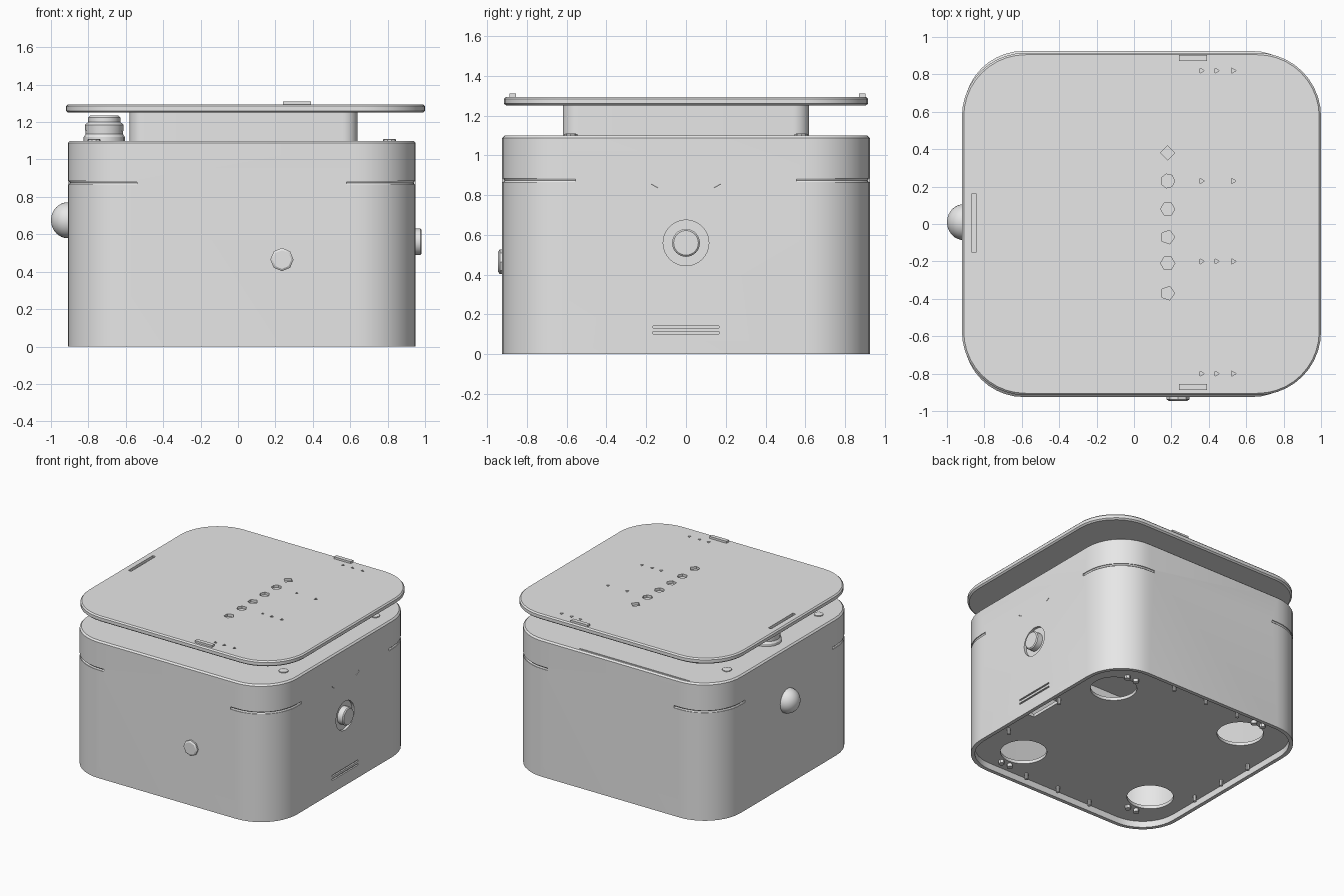
import bpy, bmesh, math
from mathutils import Matrix, Vector

cube = bpy.data.objects.get("Cube")
if cube:
    bpy.data.objects.remove(cube, do_unlink=True)

grey = bpy.data.materials.new("light_grey")
grey.use_nodes = True
grey.diffuse_color = (0.8, 0.8, 0.8, 1)
grey.node_tree.nodes["Principled BSDF"].inputs["Base Color"].default_value = (0.8, 0.8, 0.8, 1)

CX, HX, HY, R, TOP = 0.02, 0.93, 0.925, 0.32, 1.1   # case centre, half sizes, corner radius, height


def finish(name, bm):
    bmesh.ops.recalc_face_normals(bm, faces=bm.faces)
    mesh = bpy.data.meshes.new(name)
    bm.to_mesh(mesh)
    bm.free()
    mesh.materials.append(grey)
    obj = bpy.data.objects.new(name, mesh)
    bpy.context.collection.objects.link(obj)
    return obj


def activate(obj):
    bpy.ops.object.select_all(action='DESELECT')
    obj.select_set(True)
    bpy.context.view_layer.objects.active = obj


def loft(name, rings):
    """Skin a closed stack of equal-length point rings."""
    bm = bmesh.new()
    loops = [[bm.verts.new(p) for p in ring] for ring in rings]
    n = len(loops[0])
    for a, b in zip(loops, loops[1:]):
        for i in range(n):
            j = (i + 1) % n
            bm.faces.new((a[i], a[j], b[j], b[i]))
    bm.faces.new(loops[0][::-1])
    bm.faces.new(loops[-1])
    return finish(name, bm)


def rounded_block(name, cx, hx, hy, r, levels, steps=10):
    """Rounded rectangle lofted through (inset, height) levels."""
    rings = []
    for inset, z in levels:
        ring = []
        for q in range(4):
            sx, sy = (1, -1, -1, 1)[q], (1, 1, -1, -1)[q]
            for k in range(steps + 1):
                a = math.pi / 2 * (q + k / steps)
                ring.append((cx + sx * (hx - r) + (r - inset) * math.cos(a),
                             sy * (hy - r) + (r - inset) * math.sin(a), z))
        rings.append(ring)
    return loft(name, rings)


def turned(name, origin, axis, profile, n=32):
    """Lathe (radius, distance) points along an axis."""
    turn = Vector((0, 0, 1)).rotation_difference(Vector(axis)).to_matrix()
    return loft(name, [[Vector(origin) + turn @ Vector((r * math.cos(t), r * math.sin(t), d))
                        for t in (2 * math.pi * i / n for i in range(n))] for r, d in profile])


def box(name, centre, size):
    bm = bmesh.new()
    bmesh.ops.create_cube(bm, size=1, matrix=Matrix.Translation(centre) @ Matrix.Diagonal((*size, 1)))
    return finish(name, bm)


def tube(name, points, radius):
    curve = bpy.data.curves.new(name, 'CURVE')
    curve.dimensions = '3D'
    curve.bevel_depth = radius
    curve.bevel_resolution = 1
    curve.use_fill_caps = True
    spline = curve.splines.new('POLY')
    spline.points.add(len(points) - 1)
    for p, co in zip(spline.points, points):
        p.co = (*co, 1)
    obj = bpy.data.objects.new(name, curve)
    bpy.context.collection.objects.link(obj)
    activate(obj)
    bpy.ops.object.convert(target='MESH')
    return bpy.context.view_layer.objects.active


def cut(obj, cutters):
    for c in cutters:
        mod = obj.modifiers.new("cut", 'BOOLEAN')
        mod.operation = 'DIFFERENCE'
        mod.solver = 'EXACT'
        mod.object = c
        activate(obj)
        bpy.ops.object.modifier_apply(modifier=mod.name)
        bpy.data.objects.remove(c, do_unlink=True)


# Hollow case with a recessed floor
case = rounded_block("case", CX, HX, HY, R, [(0, 0), (0, TOP - 0.012), (0.012, TOP)])
WALL = 0.03
cutters = [rounded_block("cutter", CX, HX, HY, R, [(WALL, -0.1), (WALL, 0.05)]),
           rounded_block("cutter", CX, HX, HY, R, [(WALL, 0.075), (WALL, 1.07)])]

# Foot openings, repeated by quarter turns
foot_spots = [(CX + x, y) for x, y in ((0.61, 0.52), (0.52, -0.61), (-0.61, -0.52), (-0.52, 0.61))]
cutters += [turned("cutter", (x, y, 0), (0, 0, 1), [(0.17, -0.1), (0.17, 0.1)], 40) for x, y in foot_spots]
cutters.append(box("cutter", (0.84, -0.03, 0.06), (0.06, 0.28, 0.1)))

# Seams wrapped around the four corners
for sx in (-1, 1):
    for sy in (-1, 1):
        arc = [(R * math.cos(a), R * math.sin(a)) for a in (math.pi / 2 * k / 10 for k in range(11))]
        path = [(R, -0.05)] + arc + [(-0.05, R)]
        cutters.append(tube("cutter", [(CX + sx * (HX - R + x), sy * (HY - R + y), 0.875)
                                       for x, y in path], 0.011))

# Socket, slots and tick marks on the +x side
cutters.append(turned("cutter", (CX + HX, 0, 0.56), (1, 0, 0), [(0.115, -0.02), (0.115, 0.1)]))
for z in (0.107, 0.137):
    cutters.append(box("cutter", (CX + HX, 0, z), (0.024, 0.33, 0.012)))
for s in (-1, 1):
    cutters.append(tube("cutter", [(CX + HX, s * 0.14, 0.835), (CX + HX, s * 0.175, 0.855)], 0.005))
# Fine groove along the rear top edge
cutters.append(box("cutter", (-0.17, 0.895, TOP), (0.98, 0.008, 0.016)))
cut(case, cutters)

# Lid with indicator pits, vents and a slot
lid = rounded_block("lid", 0.04, 0.96, 0.915, 0.34,
                    [(0.012, 1.25), (0, 1.26), (0, 1.285), (0.01, 1.295)])
pits = [(0.18, y, 0.038, n) for y, n in ((0.38, 4), (0.23, 7), (0.08, 6), (-0.07, 5), (-0.21, 6), (-0.37, 5))]
for y in (0.82, 0.23, -0.2, -0.8):
    pits += [(x, y, 0.016, 3) for x in (0.36, 0.44, 0.53) if not (y == 0.23 and x == 0.44)]
cutters = [turned("cutter", (x, y, 1.295), (0, 0, 1), [(r, -0.02), (r, 0.05)], n) for x, y, r, n in pits]
cutters.append(box("cutter", (-0.855, 0.005, 1.295), (0.026, 0.31, 0.04)))
cut(lid, cutters)

parts = [case, lid]
for name, y in (("rear_lid_tab", 0.887), ("front_lid_tab", -0.872)):
    parts.append(box(name, (0.315, y, 1.299), (0.15, 0.032, 0.024)))

# Neck under the lid
parts.append(rounded_block("neck", 0.03, 0.61, 0.62, 0.08, [(0, TOP - 0.01), (0, 1.255)]))

# Cap on the case top
parts.append(turned("top_cap", (-0.715, 0, TOP), (0, 0, 1),
                    [(0.11, -0.005), (0.11, 0.02), (0.1, 0.035), (0.104, 0.085), (0.086, 0.1),
                     (0.086, 0.125), (0.075, 0.135)], 16))

# Buttons and dome
parts.append(turned("side_button", (CX + HX, 0, 0.56), (1, 0, 0), [(0.07, -0.025), (0.07, 0.025), (0.062, 0.032)]))
parts.append(turned("front_button", (0.235, -HY, 0.465), (0, -1, 0), [(0.062, -0.01), (0.062, 0.012), (0.05, 0.02)], 8))
dome = [(0.096 * math.cos(a), 0.09 * math.sin(a)) for a in (math.radians(d) for d in range(0, 90, 11))]
parts.append(turned("side_dome", (CX - HX, 0.01, 0.675), (-1, 0, 0), [(0.096, -0.01)] + dome))

# Corner screws on the case top
for sx in (-1, 1):
    for sy in (-1, 1):
        parts.append(turned("corner_screw", (CX + sx * 0.79, sy * 0.58, TOP), (0, 0, 1),
                            [(0.035, -0.005), (0.035, 0.007), (0.025, 0.01)], 10))

# Underside pegs and foot studs
pegs = [(0.84, 0.15), (0.84, -0.42)]
for k in (-0.3, 0, 0.3):
    pegs += [(CX + k, 0.84), (CX + k, -0.84), (CX - 0.85, k)]
for x, y in pegs:
    parts.append(turned("floor_peg", (x, y, 0.055), (0, 0, -1), [(0.014, 0), (0.014, 0.05)], 10))
for x, y in foot_spots:
    for dx in (-0.04, 0.04):
        parts.append(turned("foot_stud", (x + dx, y + math.copysign(0.205, y), 0.055), (0, 0, -1),
                            [(0.022, 0), (0.022, 0.03)], 12))

for p in parts:
    activate(p)
    bpy.ops.object.shade_smooth_by_angle(angle=math.radians(30))
